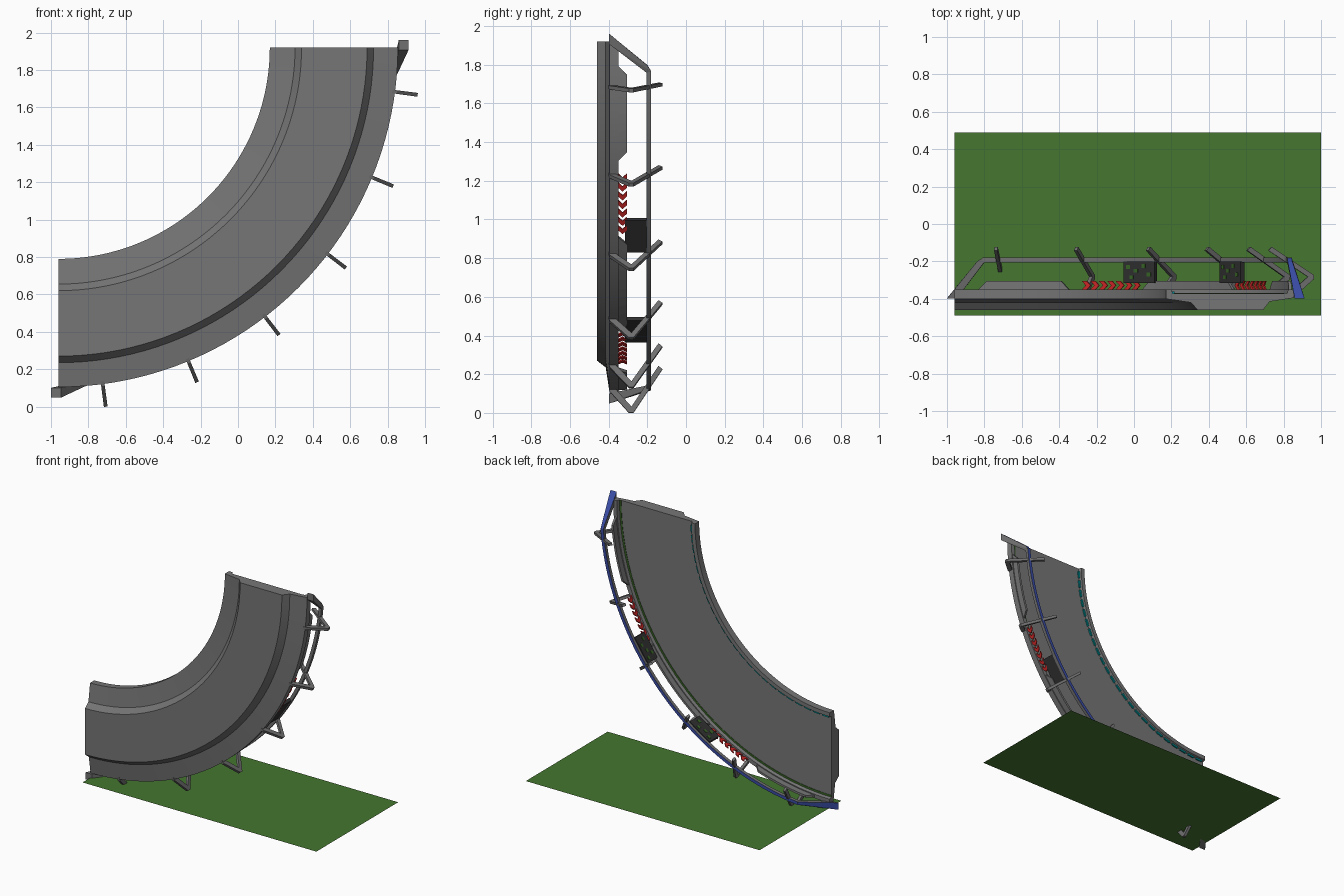
import bpy, bmesh, math
from mathutils import Vector

if "Cube" in bpy.data.objects:
    bpy.data.objects.remove(bpy.data.objects["Cube"])

CX, CZ = -0.96, 1.92            # centre of the bend


def mat(name, col):
    m = bpy.data.materials.new(name)
    m.diffuse_color = (*col, 1)
    m.use_nodes = True
    m.node_tree.nodes["Principled BSDF"].inputs["Base Color"].default_value = m.diffuse_color
    return m


GREY = mat("concrete_grey", (0.18, 0.18, 0.18))
STEEL = mat("steel_grey", (0.16, 0.16, 0.16))
BLUE = mat("rail_blue", (0.04, 0.07, 0.36))
RED = mat("marker_red", (0.6, 0.02, 0.02))
DARK = mat("panel_dark", (0.03, 0.03, 0.03))
GREEN = mat("ground_green", (0.06, 0.18, 0.03))
LINE = mat("line_green", (0.04, 0.13, 0.02))
CYAN = mat("line_cyan", (0.0, 0.3, 0.32))


def P(r, deg, y):
    a = math.radians(deg)
    return Vector((CX + r * math.sin(a), y, CZ - r * math.cos(a)))


def finish(name, bm, mats, rule=None):
    bmesh.ops.recalc_face_normals(bm, faces=bm.faces)
    if rule:
        for f in bm.faces:
            f.normal_update()
            f.material_index = rule(f)
    me = bpy.data.meshes.new(name)
    bm.to_mesh(me)
    bm.free()
    for m in mats:
        me.materials.append(m)
    ob = bpy.data.objects.new(name, me)
    bpy.context.collection.objects.link(ob)
    bpy.context.view_layer.objects.active = ob
    bpy.ops.object.select_all(action='DESELECT')
    ob.select_set(True)
    bpy.ops.object.shade_smooth_by_angle(angle=math.radians(12))
    return ob


def add_sweep(bm, section, t0, t1, n):
    """Sweep an (r, y) section around the bend from t0 to t1 degrees."""
    rings = [[bm.verts.new(P(r, t0 + (t1 - t0) * i / n, y)) for r, y in section]
             for i in range(n + 1)]
    k = len(section)
    for a, b in zip(rings, rings[1:]):
        for j in range(k):
            bm.faces.new((a[j], a[(j + 1) % k], b[(j + 1) % k], b[j]))
    bm.faces.new(rings[0])
    bm.faces.new(rings[-1][::-1])


def add_plate(bm, poly, r0, r1):
    """Plate outlined in (degrees, y), standing between radii r0 and r1."""
    a = [bm.verts.new(P(r0, t, y)) for t, y in poly]
    b = [bm.verts.new(P(r1, t, y)) for t, y in poly]
    k = len(poly)
    for j in range(k):
        bm.faces.new((a[j], a[(j + 1) % k], b[(j + 1) % k], b[j]))
    bm.faces.new(a)
    bm.faces.new(b[::-1])


def rect(r0, r1, y0, y1):
    return [(r0, y0), (r1, y0), (r1, y1), (r0, y1)]


def blue_back(f):
    return 1 if f.normal.y > 0.5 else 0


# ground sheet
bm = bmesh.new()
bm.faces.new([bm.verts.new(v) for v in
              ((-0.96, -0.49, 0.07), (1, -0.49, 0.07), (1, 0.49, 0.07), (-0.96, 0.49, 0.07))])
finish("ground_sheet", bm, [GREEN])

# curved deck with stepped underside and low kerbs
bm = bmesh.new()
add_sweep(bm, [(1.13, -.40), (1.265, -.42), (1.30, -.46), (1.65, -.46), (1.685, -.415),
               (1.815, -.395), (1.815, -.35), (1.785, -.35), (1.778, -.372),
               (1.167, -.372), (1.16, -.35), (1.13, -.35)], 0, 90, 40)
finish("curved_deck", bm, [GREY])

# parapet sections with slanted ends
bm = bmesh.new()
for t0, t1 in ((4, 20), (34, 56), (70, 86)):
    n = 10
    low = [(t0 + (t1 - t0) * i / n, -.352) for i in range(n + 1)]
    top = [(t0 + 1.5 + (t1 - t0 - 3) * i / n, -.305) for i in range(n + 1)]
    for i in range(n):
        add_plate(bm, [low[i], low[i + 1], top[i + 1], top[i]], 1.792, 1.808)
finish("parapet", bm, [GREY])

# red chevron markers in the parapet gaps
bm = bmesh.new()
for t0, s in ((22.3, 1), (67.7, -1)):
    for i in range(7):
        t = t0 + s * i * 1.6
        add_plate(bm, [(t, -.35), (t + s * .9, -.35), (t + s * 1.6, -.328),
                       (t + s * .9, -.306), (t, -.306), (t + s * .7, -.328)], 1.796, 1.804)
finish("chevron_markers", bm, [RED])

# deck edge lines
bm = bmesh.new()
add_sweep(bm, rect(1.762, 1.776, -.374, -.369), 0, 90, 40)
finish("outer_edge_line", bm, [LINE])
bm = bmesh.new()
for i in range(24):
    t = 1 + i * 3.7
    add_sweep(bm, rect(1.162, 1.176, -.374, -.362), t, t + 2.6, 2)
finish("inner_edge_dashes", bm, [CYAN])

# display boards with small green cells
for i, t in enumerate((33.7, 56)):
    bm = bmesh.new()
    add_plate(bm, [(t - 3.2, -.315), (t + 3.2, -.315), (t + 3.2, -.2), (t - 3.2, -.2)], 1.78, 1.805)
    finish(f"display_board_{i + 1}", bm, [DARK])
    bm = bmesh.new()
    for dt, y in ((-2.2, -.23), (-.6, -.25), (1, -.225), (2.1, -.27), (-1.5, -.285)):
        add_plate(bm, [(t + dt - .4, y - .01), (t + dt + .4, y - .01),
                       (t + dt + .4, y + .01), (t + dt - .4, y + .01)], 1.774, 1.783)
    finish(f"display_cells_{i + 1}", bm, [LINE])

# guard rail
bm = bmesh.new()
add_sweep(bm, rect(1.786, 1.81, -.205, -.18), 4.8, 85.2, 36)
finish("guard_rail", bm, [STEEL, BLUE], blue_back)

# slanted rail ends, mirrored about the middle of the bend
for name, m in (("lower", lambda t: t), ("upper", lambda t: 90 - t)):
    bm = bmesh.new()
    for t in (-1.25, .4):
        for r in (1.82, 1.872):
            bm.verts.new(P(r, m(t), -.398))
    for r in (1.786, 1.81):
        bm.verts.new(P(r, m(3.9), -.2))
        bm.verts.new(P(r, m(4.9), -.18))
        bm.verts.new(P(r, m(5.1), -.205))
    bmesh.ops.convex_hull(bm, input=bm.verts)
    finish(f"rail_end_{name}", bm, [STEEL, BLUE], blue_back)

# bent brackets along the outer edge
for i in range(6):
    t = 7.5 + 15 * i
    bm = bmesh.new()
    add_sweep(bm, [(1.80, -.40), (1.825, -.395), (1.937, -.295), (1.937, -.272), (1.71, -.122),
                   (1.692, -.142), (1.905, -.282), (1.80, -.375)], t - .3, t + .3, 1)
    finish(f"bracket_{i + 1}", bm, [STEEL])
